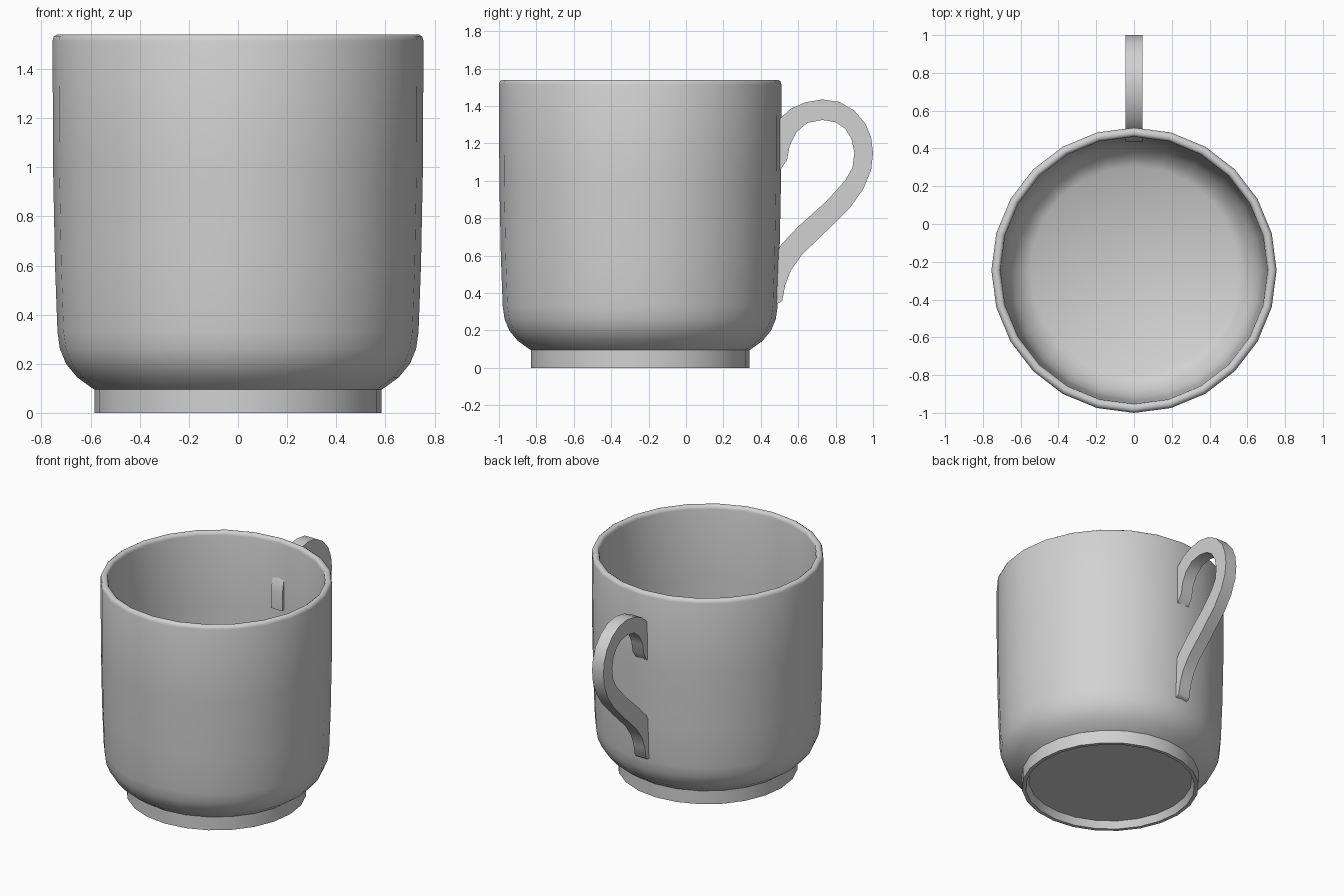
import bpy, bmesh, math
from mathutils import Vector

default = bpy.data.objects.get("Cube")
if default:
    bpy.data.objects.remove(default, do_unlink=True)

CENTRE_Y = -0.245
SIDES = 24

# Single glaze colour
glaze = bpy.data.materials.new("light_grey_glaze")
glaze.use_nodes = True
colour = (0.64, 0.64, 0.64, 1)
glaze.diffuse_color = colour
glaze.node_tree.nodes["Principled BSDF"].inputs["Base Color"].default_value = colour


def finish(bm, name, angle):
    """Turn a bmesh into a smooth shaded object."""
    bmesh.ops.recalc_face_normals(bm, faces=bm.faces)
    mesh = bpy.data.meshes.new(name)
    bm.to_mesh(mesh)
    bm.free()
    mesh.materials.append(glaze)
    obj = bpy.data.objects.new(name, mesh)
    bpy.context.collection.objects.link(obj)
    bpy.ops.object.select_all(action='DESELECT')
    obj.select_set(True)
    bpy.context.view_layer.objects.active = obj
    bpy.ops.object.shade_smooth_by_angle(angle=math.radians(angle))
    return obj


# Cup: one profile (radius, height) from the underside, over the lip, to the floor
cup_profile = [
    (0, 0.05), (0.54, 0.05), (0.56, 0), (0.585, 0), (0.585, 0.095),
    (0.60, 0.105), (0.655, 0.145), (0.70, 0.20), (0.725, 0.26), (0.735, 0.33),
    (0.745, 0.60), (0.753, 1.0), (0.755, 1.515), (0.75, 1.532), (0.738, 1.54),
    (0.722, 1.54), (0.711, 1.532), (0.707, 1.515),
    (0.705, 1.0), (0.697, 0.60), (0.687, 0.35), (0.675, 0.28), (0.645, 0.215),
    (0.60, 0.165), (0.55, 0.135), (0, 0.11),
]
bm = bmesh.new()
verts = [bm.verts.new((r, CENTRE_Y, z)) for r, z in cup_profile]
edges = [bm.edges.new(pair) for pair in zip(verts, verts[1:])]
bmesh.ops.spin(bm, geom=verts + edges, cent=(0, CENTRE_Y, 0), axis=(0, 0, 1),
               angle=math.tau, steps=SIDES)
bmesh.ops.remove_doubles(bm, verts=bm.verts, dist=0.0005)
finish(bm, "cup_body", 50)

# Handle: side outline (y, z), outer curve down then inner curve back up
handle_outline = [
    (0.437, 1.05), (0.437, 1.17), (0.455, 1.26), (0.50, 1.33), (0.56, 1.385),
    (0.64, 1.42), (0.73, 1.435), (0.82, 1.422), (0.90, 1.375), (0.96, 1.305),
    (0.99, 1.23), (1.0, 1.15), (0.99, 1.06), (0.95, 0.96), (0.88, 0.86),
    (0.76, 0.74), (0.62, 0.605), (0.56, 0.52), (0.53, 0.44), (0.515, 0.36),
    (0.505, 0.35), (0.475, 0.34), (0.475, 0.60), (0.51, 0.66), (0.60, 0.755),
    (0.75, 0.89), (0.85, 1.0), (0.89, 1.07), (0.90, 1.15), (0.885, 1.225),
    (0.85, 1.28), (0.80, 1.313), (0.73, 1.325), (0.65, 1.31), (0.59, 1.26),
    (0.555, 1.19), (0.54, 1.11), (0.505, 1.06),
]
HALF_WIDTH = 0.045
bm = bmesh.new()
side = bm.faces.new([bm.verts.new((-HALF_WIDTH, y, z)) for y, z in handle_outline])
result = bmesh.ops.extrude_face_region(bm, geom=[side], use_keep_orig=True)
moved = [v for v in result["geom"] if isinstance(v, bmesh.types.BMVert)]
bmesh.ops.translate(bm, verts=moved, vec=Vector((2 * HALF_WIDTH, 0, 0)))
bmesh.ops.triangulate(bm, faces=[f for f in bm.faces if len(f.verts) > 4])
finish(bm, "handle", 40)
